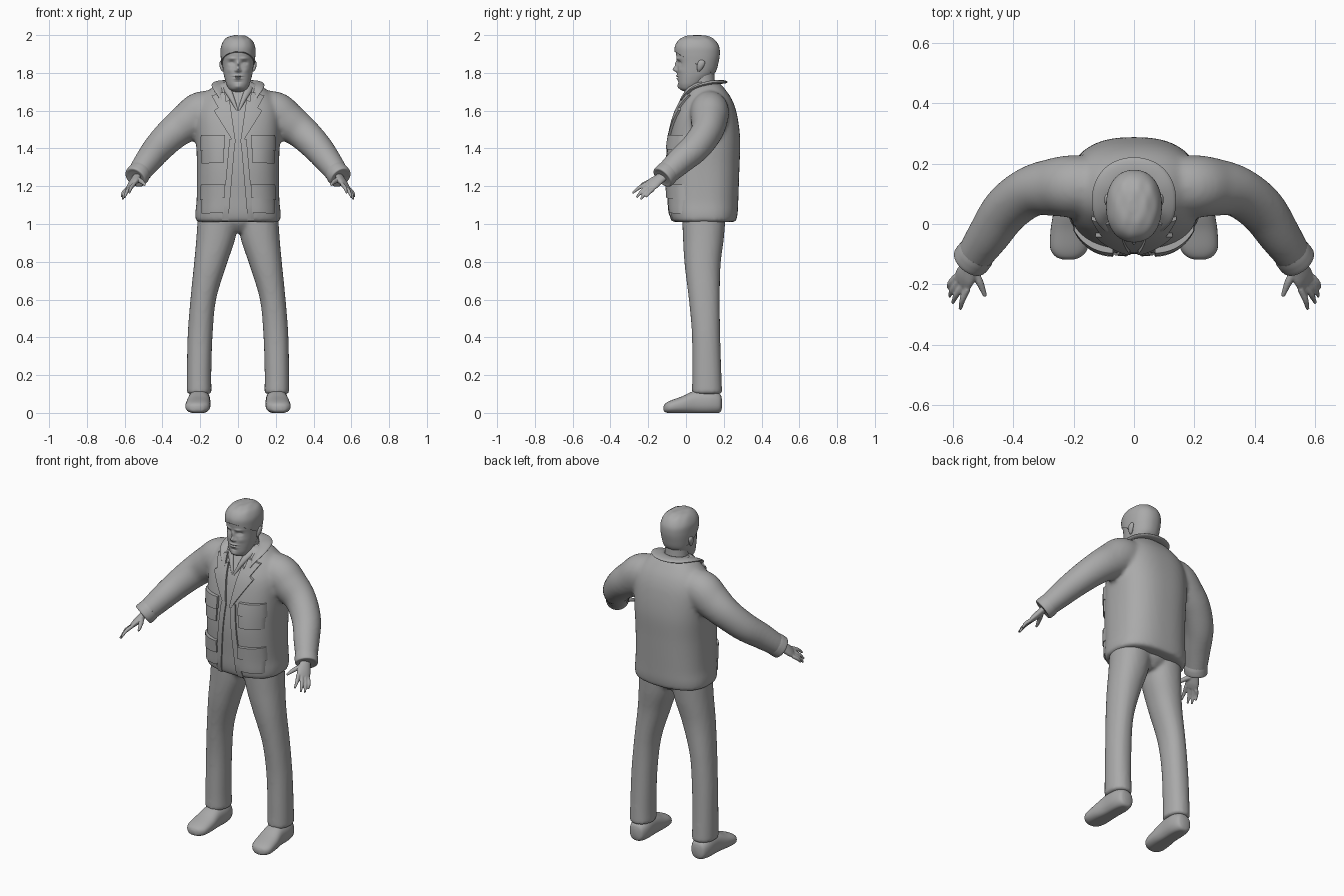
import bpy, bmesh, math
from mathutils import Vector
from mathutils.bvhtree import BVHTree

if "Cube" in bpy.data.objects:
    bpy.data.objects.remove(bpy.data.objects["Cube"])

X, Y, Z = Vector((1, 0, 0)), Vector((0, 1, 0)), Vector((0, 0, 1))
grey = bpy.data.materials.new("plain_grey")
grey.use_nodes = True
grey.diffuse_color = (0.4, 0.4, 0.4, 1)
grey.node_tree.nodes["Principled BSDF"].inputs["Base Color"].default_value = (0.4, 0.4, 0.4, 1)


def spline(pts, k=6):
    """Catmull-Rom samples through tuples of any length."""
    out = []
    for i in range(len(pts) - 1):
        a, b = pts[max(i - 1, 0)], pts[i]
        c, d = pts[i + 1], pts[min(i + 2, len(pts) - 1)]
        for j in range(k):
            t = j / k
            out.append([q + 0.5 * t * (r - p + t * (2 * p - 5 * q + 4 * r - s + t * (3 * (q - r) + s - p)))
                        for p, q, r, s in zip(a, b, c, d)])
    return out + [list(pts[-1])]


def loft(bm, pts, ref=Y, axis=None, n=32, power=2.0, mirror=False, k=6):
    """Skin oval rings (x, y, z, half width, half depth) along a smooth path."""
    rows = spline(pts, k)
    for side in ((1, -1) if mirror else (1,)):
        rings = []
        for i, (x, y, z, ru, rv) in enumerate(rows):
            t = axis or (Vector(rows[min(i + 1, len(rows) - 1)][:3])
                         - Vector(rows[max(i - 1, 0)][:3])).normalized()
            v = (ref - t * ref.dot(t)).normalized()
            u = v.cross(t)
            ring = []
            for j in range(n):
                c, s = math.cos(math.tau * j / n), math.sin(math.tau * j / n)
                p = (Vector((x, y, z)) + u * ru * math.copysign(abs(c) ** (2 / power), c)
                     + v * rv * math.copysign(abs(s) ** (2 / power), s))
                ring.append(bm.verts.new((p.x * side, p.y, p.z)))
            rings.append(ring)
        for a, b in zip(rings, rings[1:]):
            for j in range(n):
                bm.faces.new((a[j], a[j - 1], b[j - 1], b[j]))
        bm.faces.new(rings[0])
        bm.faces.new(rings[-1][::-1])


def finish(name, bm, voxel=0, smooth=0, angle=50):
    bmesh.ops.recalc_face_normals(bm, faces=bm.faces)
    mesh = bpy.data.meshes.new(name)
    bm.to_mesh(mesh)
    bm.free()
    mesh.materials.append(grey)
    mesh.shade_smooth()
    mesh.set_sharp_from_angle(angle=math.radians(angle))
    obj = bpy.data.objects.new(name, mesh)
    bpy.context.collection.objects.link(obj)
    if voxel:
        m = obj.modifiers.new("blend", "REMESH")
        m.mode, m.voxel_size, m.use_smooth_shade = "VOXEL", voxel, True
        m = obj.modifiers.new("soften", "SMOOTH")
        m.factor, m.iterations = 0.5, smooth
    return obj


# Jacket: torso and sleeves blended together
bm = bmesh.new()
loft(bm, [(0, .095, 1.01, .225, .170), (0, .094, 1.06, .226, .180), (0, .093, 1.13, .219, .184),
          (0, .092, 1.30, .217, .191), (0, .100, 1.45, .222, .187), (0, .107, 1.58, .222, .163),
          (0, .113, 1.66, .195, .130), (0, .110, 1.72, .140, .092), (0, .105, 1.75, .085, .070)],
     axis=Z, n=64, power=2.5)
loft(bm, [(.09, .125, 1.62, .085, .085), (.19, .125, 1.595, .108, .103), (.26, .122, 1.545, .103, .097),
          (.34, .108, 1.485, .090, .084), (.42, .050, 1.405, .080, .080), (.48, -.035, 1.330, .070, .072),
          (.535, -.115, 1.255, .058, .060)], mirror=True)
jacket = finish("jacket", bm, 0.012, 8)
bpy.context.view_layer.update()
tree = BVHTree.FromObject(jacket, bpy.context.evaluated_depsgraph_get())


def on_jacket(x, z, lift):
    hit = tree.ray_cast(Vector((x, -1, z)), Y)[0] or tree.find_nearest(Vector((x, 0, z)))[0]
    return Vector((x, hit.y - lift, z))


def sheet(name, corners, thick, n=10, bulge=0.0):
    """Cloth panel laid on the jacket front, one per side; corners are (x, z)."""
    bm = bmesh.new()
    a, b, c, d = [Vector(p) for p in corners]
    for side in (1, -1):
        layers = []
        for top in (0, 1):
            grid = []
            for i in range(n + 1):
                for j in range(n + 1):
                    s, t = i / n, j / n
                    p = a.lerp(b, s).lerp(d.lerp(c, s), t)
                    lift = thick + bulge * math.sin(math.pi * s) if top else -0.012
                    grid.append(bm.verts.new(on_jacket(p.x * side, p.y, lift)))
            layers.append(grid)
            for i in range(n):
                for j in range(n):
                    q = i * (n + 1) + j
                    bm.faces.new([grid[w] for w in (q, q + 1, q + n + 2, q + n + 1)])
        low, high = layers
        m = n + 1
        rim = ([i for i in range(n)] + [i * m + n for i in range(n)]
               + [n * m + n - i for i in range(n)] + [(n - i) * m for i in range(n)])
        for e, f in zip(rim, rim[1:] + rim[:1]):
            bm.faces.new((low[e], low[f], high[f], high[e]))
    return finish(name, bm, angle=40)


# Front edges, lapels and pockets
sheet("front_edge", [(.052, 1.015), (.085, 1.015), (.045, 1.45), (.014, 1.45)], .009)
sheet("lapel", [(.012, 1.43), (.022, 1.43), (.128, 1.60), (.045, 1.66)], .013)
sheet("collar_point", [(.060, 1.635), (.105, 1.615), (.140, 1.68), (.070, 1.70)], .013)
for name, low, high in (("upper", 1.32, 1.47), ("lower", 1.055, 1.21)):
    flap = high - .07
    sheet(name + "_pocket", [(.075, low + .005), (.192, low), (.195, flap + .03), (.072, flap + .03)], .010, bulge=.006)
    sheet(name + "_pocket_flap", [(.068, flap), (.200, flap - .012), (.197, high), (.070, high)], .018, bulge=.004)

# Collar wrapped round the neck
bm = bmesh.new()
half = [(.072, -.008, 1.655, .028, .008), (.100, .035, 1.715, .034, .009),
        (.100, .110, 1.745, .036, .010), (.065, .165, 1.752, .036, .010)]
loft(bm, half + [(0, .185, 1.752, .036, .010)] + [(-p[0],) + p[1:] for p in half[::-1]], ref=Z, n=16)
finish("collar", bm)

# Shirt collar in the neck opening
bm = bmesh.new()
loft(bm, [(.004, -.042, 1.60, .006, .008), (.030, -.020, 1.66, .013, .010), (.056, .020, 1.715, .020, .010),
          (.064, .085, 1.745, .020, .010)], n=12, mirror=True)
finish("shirt_collar", bm)

# Sleeve cuffs
bm = bmesh.new()
loft(bm, [(.518, -.092, 1.278, .060, .062), (.528, -.106, 1.264, .063, .064), (.543, -.124, 1.246, .060, .062),
          (.543, -.124, 1.246, .040, .042)], axis=Vector((.5, -.66, -.62)).normalized(), mirror=True)
finish("sleeve_cuffs", bm)

# Trousers
bm = bmesh.new()
loft(bm, [(.206, .112, .10, .066, .080), (.206, .110, .22, .065, .077), (.200, .106, .42, .066, .075),
          (.184, .097, .60, .068, .082), (.148, .088, .78, .086, .095), (.118, .092, .92, .103, .108),
          (.105, .095, 1.04, .108, .115)], axis=Z, mirror=True, power=2.2)
loft(bm, [(0, .095, .955, .05, .07), (0, .095, 1.0, .13, .108), (0, .095, 1.05, .18, .12)], axis=Z)
finish("trousers", bm, 0.011, 5)

# Shoes, flattened where they meet the ground
bm = bmesh.new()
loft(bm, [(.205, .190, .050, .020, .025), (.205, .178, .052, .044, .050), (.205, .130, .058, .058, .064),
          (.207, .050, .056, .059, .062), (.211, -.020, .042, .065, .046), (.215, -.080, .032, .062, .034),
          (.217, -.108, .027, .042, .024), (.217, -.118, .024, .016, .012)],
     ref=Z, axis=-Y, mirror=True, power=2.4)
for v in bm.verts:
    v.co.z = max(v.co.z, 0)
finish("shoes", bm)

# Hands: palm, four fingers and thumb
bm = bmesh.new()
across = Vector((.62, .62, -.45)).normalized()
knuckle = Vector((.570, -.195, 1.197))
loft(bm, [(.525, -.100, 1.268, .020, .028), (.543, -.140, 1.240, .019, .033), (.558, -.172, 1.216, .018, .040),
          tuple(knuckle) + (.012, .039)], ref=across, mirror=True, n=20)
tips = [(.575, -.283, 1.163), (.600, -.262, 1.140), (.611, -.240, 1.130), (.615, -.212, 1.142)]
for i, tip in enumerate(tips):
    base = knuckle + across * (.021 * i - .031)
    mid = base.lerp(Vector(tip), .55) + Vector((.004, 0, .005))
    loft(bm, [tuple(base) + (.011, .011), tuple(mid) + (.010, .010), tip + (.006, .006)], n=12, ref=across, mirror=True)
loft(bm, [(.540, -.140, 1.238, .015, .015), (.512, -.190, 1.226, .013, .013), (.492, -.240, 1.207, .007, .007)],
     n=12, mirror=True)
finish("hands", bm, 0.0045, 3)

# Head, with facial features raised and sunk on the front
skull = [(0, .020, 1.700, .020, .022), (0, .015, 1.712, .044, .044), (0, .022, 1.735, .059, .062),
         (0, .036, 1.765, .069, .080), (0, .052, 1.800, .077, .098), (0, .060, 1.850, .083, .105),
         (0, .060, 1.895, .086, .112), (0, .058, 1.935, .084, .110), (0, .057, 1.970, .067, .088),
         (0, .058, 1.989, .038, .052), (0, .058, 1.994, .010, .014)]
bm = bmesh.new()
loft(bm, skull, axis=Z, n=128, power=2.2, k=12)
# each: x, z, outward amount, width, height
features = [(0, 1.818, .024, .010, .013), (0, 1.845, .014, .008, .018), (.013, 1.812, .007, .006, .006),
            (.034, 1.853, -.013, .015, .010), (.034, 1.851, .006, .009, .006), (.032, 1.876, .006, .020, .007),
            (.045, 1.815, .004, .016, .014), (0, 1.784, .009, .022, .005), (0, 1.770, .008, .018, .005),
            (0, 1.777, -.006, .022, .003), (0, 1.752, -.004, .018, .005), (0, 1.727, .007, .020, .012)]
for v in bm.verts:
    if v.co.y < .04:
        x, z = abs(v.co.x), v.co.z
        v.co.y -= sum(f[2] * math.exp(-((x - f[0]) / f[3]) ** 2 - ((z - f[1]) / f[4]) ** 2) for f in features)
loft(bm, [(0, .112, 1.66, .075, .070), (0, .092, 1.73, .066, .064), (0, .080, 1.80, .064, .070)], axis=Z)
finish("head", bm, angle=80)

# Hair: a swollen cap cut along a sloping hairline
bm = bmesh.new()
loft(bm, [(x, y, z + .005, rx + .006, ry + .007) for x, y, z, rx, ry in skull[3:]], axis=Z, n=64, power=2.2)
cut = bmesh.ops.bisect_plane(bm, geom=bm.verts[:] + bm.edges[:] + bm.faces[:], plane_co=(0, -.06, 1.912),
                             plane_no=(0, -.50, -.87), clear_outer=True)
bmesh.ops.holes_fill(bm, edges=[e for e in bm.edges if e.is_boundary])
for v in bm.verts:
    v.co.z = min(v.co.z + .0015 * math.sin(v.co.x * 130) * math.cos(v.co.y * 50), 2.0)
finish("hair", bm)

# Ears
bm = bmesh.new()
loft(bm, [(.080, .068, 1.808, .005, .006), (.084, .072, 1.820, .009, .013), (.088, .078, 1.840, .010, .019),
          (.088, .082, 1.858, .009, .018), (.084, .080, 1.870, .004, .008)], axis=Z, n=16, mirror=True)
finish("ears", bm)
